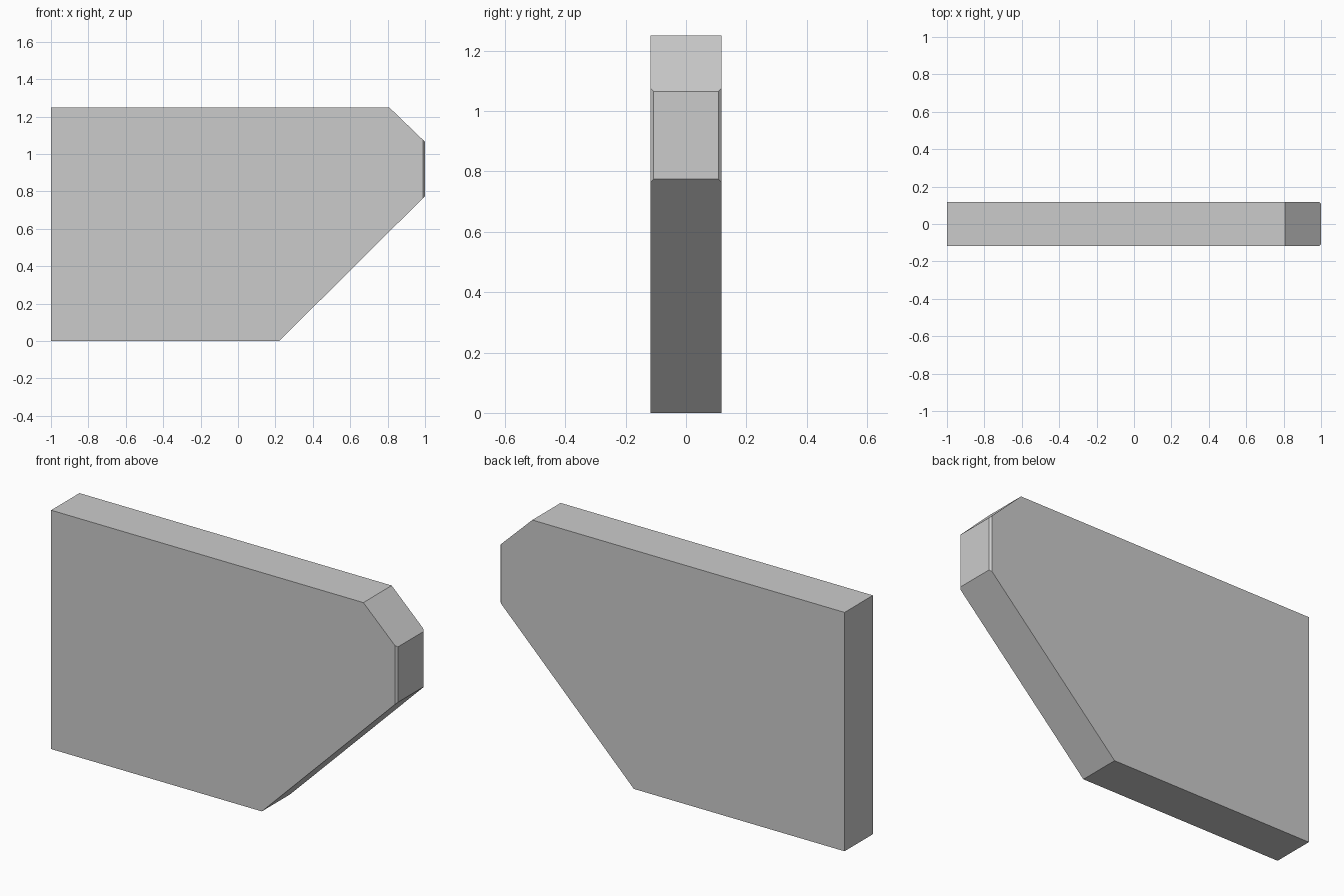
import bpy, bmesh

if "Cube" in bpy.data.objects:
    bpy.data.objects.remove(bpy.data.objects["Cube"])

HALF_DEPTH = 0.117
NOSE_CHAMFER = 0.01
PROFILE = [(-1, 0), (0.22, 0), (1, 0.775), (1, 1.065), (0.808, 1.25), (-1, 1.25)]

# Side profile extruded through the plate thickness
bm = bmesh.new()
face = bm.faces.new([bm.verts.new((x, -HALF_DEPTH, z)) for x, z in PROFILE])
result = bmesh.ops.extrude_face_region(bm, geom=[face])
back = [v for v in result["geom"] if isinstance(v, bmesh.types.BMVert)]
bmesh.ops.translate(bm, verts=back, vec=(0, 2 * HALF_DEPTH, 0))

# Small chamfer on the two upright edges of the nose
nose = [e for e in bm.edges
        if all(v.co.x > 0.999 for v in e.verts)
        and abs(e.verts[0].co.y - e.verts[1].co.y) < 1e-4]
bmesh.ops.bevel(bm, geom=nose, offset=NOSE_CHAMFER, offset_type='OFFSET',
                segments=1, affect='EDGES')
bmesh.ops.recalc_face_normals(bm, faces=bm.faces)

mesh = bpy.data.meshes.new("angled_plate")
bm.to_mesh(mesh)
bm.free()
bpy.context.collection.objects.link(bpy.data.objects.new("angled_plate", mesh))
